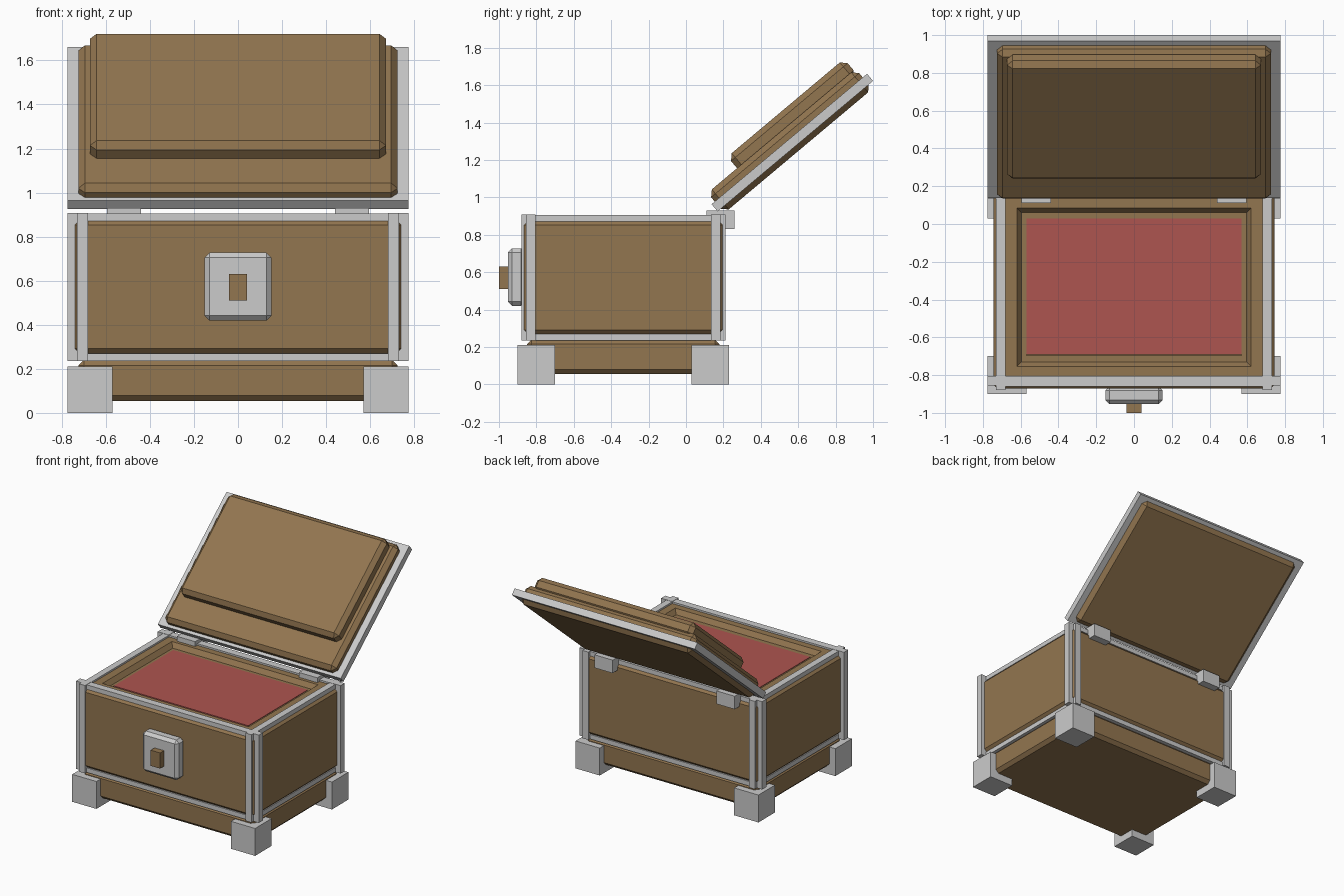
import bpy, bmesh, math
from mathutils import Matrix, Vector

if "Cube" in bpy.data.objects:
    bpy.data.objects.remove(bpy.data.objects["Cube"])


def mat(name, col):
    m = bpy.data.materials.new(name)
    m.diffuse_color = (*col, 1)
    m.use_nodes = True
    m.node_tree.nodes["Principled BSDF"].inputs["Base Color"].default_value = m.diffuse_color
    return m


WOOD = mat("wood", (0.29, 0.18, 0.08))
RED = mat("red_lining", (0.42, 0.09, 0.08))
CY = -0.335  # middle of the chest body in y


def finish(name, bm, m=None, frame=None):
    bmesh.ops.recalc_face_normals(bm, faces=bm.faces)
    me = bpy.data.meshes.new(name)
    bm.to_mesh(me)
    bm.free()
    ob = bpy.data.objects.new(name, me)
    bpy.context.collection.objects.link(ob)
    if m:
        me.materials.append(m)
    if frame:
        ob.matrix_world = frame
    return ob


def box(name, x, y, z, m=None, bevel=0, frame=None):
    bm = bmesh.new()
    size = [b - a for a, b in (x, y, z)]
    mid = [(a + b) / 2 for a, b in (x, y, z)]
    bmesh.ops.create_cube(bm, size=1, matrix=Matrix.Translation(mid) @ Matrix.Diagonal((*size, 1)))
    if bevel:
        bmesh.ops.bevel(bm, geom=bm.edges[:], offset=bevel, segments=1, affect='EDGES')
    return finish(name, bm, m, frame)


def prism(name, pts, z0, z1, m=None):
    bm = bmesh.new()
    f = bm.faces.new([bm.verts.new((x, y, z0)) for x, y in pts])
    r = bmesh.ops.extrude_face_region(bm, geom=[f])
    bmesh.ops.translate(bm, vec=(0, 0, z1 - z0),
                        verts=[v for v in r["geom"] if isinstance(v, bmesh.types.BMVert)])
    return finish(name, bm, m)


# wooden base and body walls
box("base", (-0.725, 0.725), (-0.85, 0.18), (0.055, 0.24), WOOD, 0.025)
body = box("body", (-0.745, 0.745), (-0.872, 0.202), (0.27, 0.875), WOOD, 0.022)

# rim stepping down into the lined recess: (half x, half y, z) rings
bm = bmesh.new()
rings = []
for hx, hy, z in ((0.68, 0.47, 0.86), (0.68, 0.47, 0.89), (0.62, 0.42, 0.89),
                  (0.595, 0.395, 0.855), (0.57, 0.36, 0.855)):
    rings.append([bm.verts.new((sx * hx, CY + sy * hy, z + 0.003))
                  for sx, sy in ((-1, -1), (1, -1), (1, 1), (-1, 1))])
for a, b in zip(rings, rings[1:]):
    for i in range(4):
        j = (i + 1) % 4
        bm.faces.new((a[i], a[j], b[j], b[i]))
finish("inner_rim", bm, WOOD)
# open up the body top beneath the rim and add the red lining
cutter = box("recess_cutter", (-0.62, 0.62), (CY - 0.42, CY + 0.42), (0.82, 1.0))
cutter.hide_render = True
cutter.hide_set(True)
cut = body.modifiers.new("recess", 'BOOLEAN')
cut.object = cutter
cut.solver = 'EXACT'
box("lining", (-0.57, 0.57), (-0.69, 0.03), (0.80, 0.862), RED)

# metal rails around the top and bottom of the body
for label, z in (("lower", (0.235, 0.27)), ("upper", (0.872, 0.906))):
    for s, side in ((-1, "left"), (1, "right")):
        box(f"{label}_rail_{side}", sorted((s * 0.68, s * 0.73)), (-0.86, 0.19), z)
    for s, side in ((-1, "front"), (1, "back")):
        box(f"{label}_rail_{side}", (-0.7, 0.7), sorted((CY + s * 0.47, CY + s * 0.525)), z)

# notched corner posts, feet
POST = ((0.68, 0.47), (0.775, 0.47), (0.775, 0.52), (0.73, 0.52), (0.73, 0.545), (0.68, 0.545))
for sx, lr in ((-1, "left"), (1, "right")):
    for sy, fb in ((-1, "front"), (1, "back")):
        prism(f"post_{fb}_{lr}", [(sx * x, CY + sy * y) for x, y in POST], 0.235, 0.908)
        box(f"foot_{fb}_{lr}", sorted((sx * 0.57, sx * 0.775)),
            sorted((CY + sy * 0.365, CY + sy * 0.565)), (0, 0.21))
    # hinge behind the lid
    box(f"hinge_{lr}", sorted((sx * 0.44, sx * 0.595)), (0.11, 0.26), (0.83, 0.93))

# lock plate and latch
box("lock_plate", (-0.152, 0.152), (-0.953, -0.86), (0.42, 0.727), None, 0.022)
box("latch", (-0.04, 0.04), (-1.0, -0.94), (0.51, 0.63), WOOD)

# open lid, built flat in its own frame (y along the lid, z along its normal)
LID = Matrix.Translation((0, 0.169, 0.925)) @ Matrix.Rotation(math.radians(40), 4, 'X')
box("lid_frame", (-0.775, 0.775), (0, 1.085), (0, 0.05), None, 0, LID)
box("lid_panel", (-0.725, 0.725), (0.022, 1.055), (-0.03, 0.11), WOOD, 0.03, LID)
box("lid_crown", (-0.672, 0.672), (0.228, 1.042), (0.08, 0.19), WOOD, 0.03, LID)
